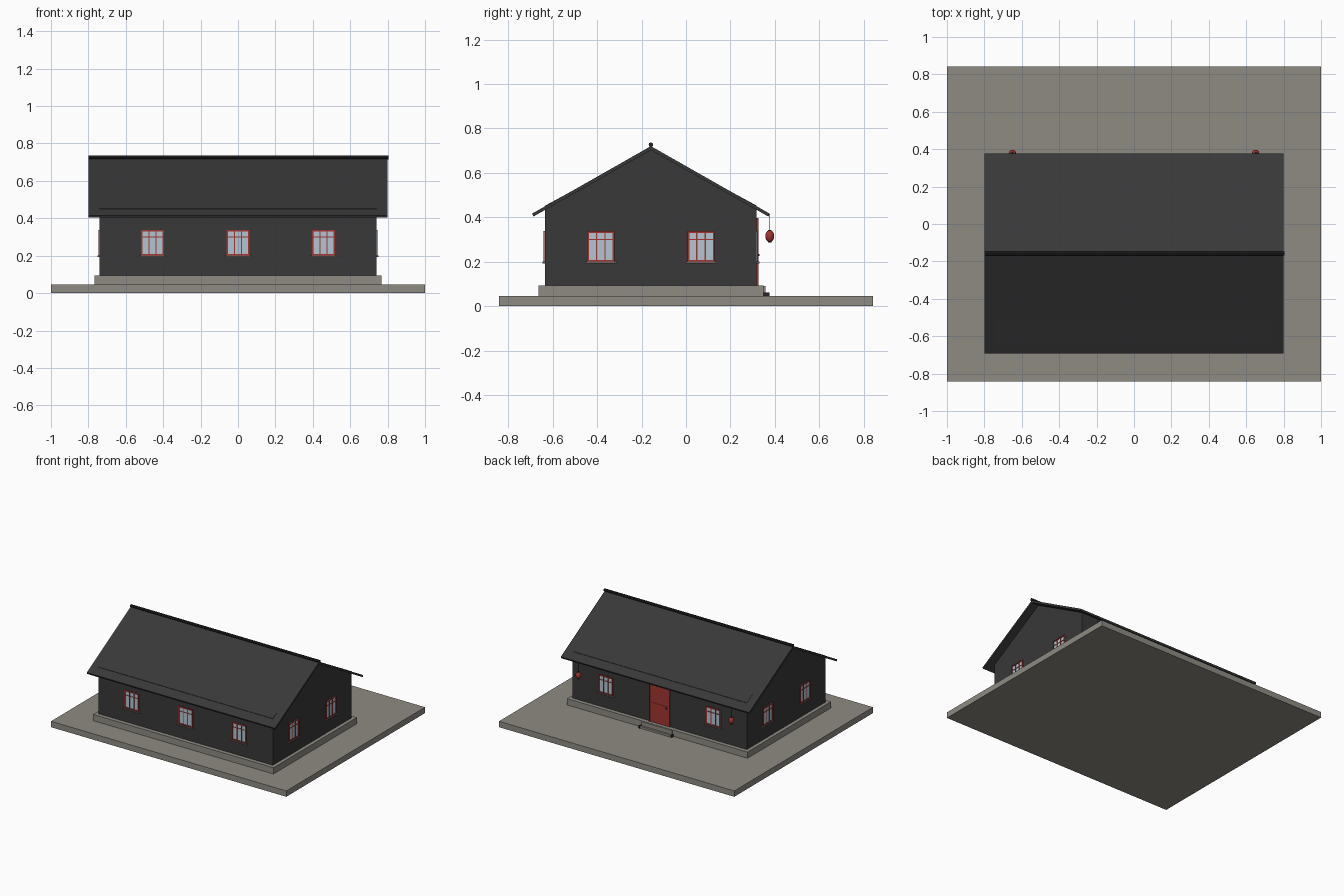
import bpy, bmesh, math
from mathutils import Matrix, Vector

if "Cube" in bpy.data.objects:
    bpy.data.objects.remove(bpy.data.objects["Cube"])


def material(name, rgb):
    m = bpy.data.materials.new(name)
    m.diffuse_color = (*rgb, 1)
    m.use_nodes = True
    m.node_tree.nodes["Principled BSDF"].inputs["Base Color"].default_value = m.diffuse_color
    return m


STONE = material("grey_stone", (0.27, 0.26, 0.225))
DARK = material("dark_timber", (0.04, 0.04, 0.04))
BLACK = material("black_trim", (0.018, 0.018, 0.018))
RED = material("red_paint", (0.36, 0.035, 0.03))
GLASS = material("pale_glass", (0.45, 0.56, 0.64))
SILL = material("sill_grey", (0.17, 0.14, 0.125))

CY = -0.158            # house centre line in y
WX, WY = 0.74, 0.476   # wall half sizes
Z0, Z1 = 0.045, 0.093  # slab top, plinth top


def finish(name, bm, mat, matrix=None):
    bmesh.ops.recalc_face_normals(bm, faces=bm.faces)
    me = bpy.data.meshes.new(name)
    bm.to_mesh(me)
    bm.free()
    me.materials.append(mat)
    ob = bpy.data.objects.new(name, me)
    bpy.context.collection.objects.link(ob)
    if matrix:
        ob.matrix_world = matrix
    return ob


def box(name, lo, hi, mat, matrix=None):
    lo, hi = Vector(lo), Vector(hi)
    bm = bmesh.new()
    size = hi - lo
    bmesh.ops.create_cube(bm, size=1, matrix=Matrix.Translation((lo + hi) / 2)
                          @ Matrix.Diagonal((*size, 1)))
    return finish(name, bm, mat, matrix)


def prism(name, profile, half, mat):
    # (y, z) profile extruded along x
    bm = bmesh.new()
    f = bm.faces.new([bm.verts.new((-half, y, z)) for y, z in profile])
    ext = bmesh.ops.extrude_face_region(bm, geom=[f])
    bmesh.ops.translate(bm, vec=(2 * half, 0, 0),
                        verts=[v for v in ext["geom"] if isinstance(v, bmesh.types.BMVert)])
    return finish(name, bm, mat)


def cylinder(name, r, depth, mat, matrix, sides=8):
    bm = bmesh.new()
    bmesh.ops.create_cone(bm, cap_ends=True, segments=sides, radius1=r, radius2=r, depth=depth)
    return finish(name, bm, mat, matrix)


def window(name, x, y, turn):
    # local frame: faces -y, wall surface at y = 0
    m = Matrix.Translation((x, y, 0)) @ Matrix.Rotation(turn, 4, 'Z')
    w, b, t, e = 0.061, 0.2, 0.337, 0.008
    box(name + "_glass", (-w, -0.002, b), (w, 0.004, t), GLASS, m)
    for s in (-1, 1):
        xs = sorted((s * w, s * (w - e)))
        box(name + "_frame_side", (xs[0], -0.007, b), (xs[1], 0.004, t), RED, m)
        box(name + "_mullion", (s * 0.019 - 0.003, -0.005, b), (s * 0.019 + 0.003, 0.003, t), RED, m)
    box(name + "_frame_top", (-w, -0.007, t - e), (w, 0.004, t), RED, m)
    box(name + "_frame_bottom", (-w, -0.007, b), (w, 0.004, b + e), RED, m)
    box(name + "_transom", (-w, -0.005, 0.297), (w, 0.003, 0.302), RED, m)
    box(name + "_sill", (-0.071, -0.012, 0.192), (0.071, 0.004, 0.201), SILL, m)


# ground slab and plinth
box("ground_slab", (-1, -0.842, 0), (1, 0.842, Z0), STONE)
box("plinth", (-0.767, CY - 0.507, Z0), (0.767, CY + 0.507, Z1), STONE)

# gabled walls; their top edge just breaks the roof surface
prism("walls", [(CY - WY, Z1), (CY + WY, Z1), (CY + WY, 0.452), (CY, 0.712), (CY - WY, 0.452)], WX, DARK)

# roof and ridge cap
R = 0.535
prism("roof", [(CY - R, 0.416), (CY, 0.72), (CY + R, 0.416), (CY + R - 0.006, 0.403),
               (CY, 0.702), (CY - R + 0.006, 0.403)], 0.8, DARK)
cylinder("ridge_cap", 0.0105, 1.605, BLACK,
         Matrix.Translation((0.002, CY, 0.726)) @ Matrix.Rotation(math.pi / 2, 4, 'Y'))

# windows on all four walls
for i, x in enumerate((-0.457, 0, 0.457)):
    window("front_window_%d" % i, x, CY - WY, 0)
    if x:
        window("back_window_%d" % i, x, CY + WY, math.pi)
for i, dy in enumerate((-0.226, 0.226)):
    window("right_window_%d" % i, WX, CY + dy, math.pi / 2)
    window("left_window_%d" % i, -WX, CY + dy, -math.pi / 2)

# back door with rail, frame and handle
yb = CY + WY
box("door", (-0.08, yb - 0.004, Z1), (0.08, yb + 0.005, 0.39), RED)
for s in (-1, 1):
    xs = sorted((s * 0.08, s * 0.087))
    box("door_jamb", (xs[0], yb - 0.004, Z1), (xs[1], yb + 0.008, 0.397), RED)
box("door_head", (-0.08, yb - 0.004, 0.39), (0.08, yb + 0.008, 0.397), RED)
box("door_rail", (-0.08, yb, 0.238), (0.08, yb + 0.007, 0.244), RED)
box("door_handle", (-0.065, yb, 0.225), (-0.055, yb + 0.012, 0.235), BLACK)

# steps in front of the door
box("upper_step", (-0.13, yb + 0.01, Z0), (0.13, 0.357, Z1 - 0.002), STONE)
box("lower_step", (-0.13, 0.35, Z0), (0.13, 0.372, 0.06), STONE)
for s in (-1, 1):
    xs = sorted((s * 0.13, s * 0.14))
    box("step_end", (xs[0], 0.35, Z0), (xs[1], 0.376, 0.062), BLACK)

# hanging lanterns under the back eave
for s in (-1, 1):
    at = Matrix.Translation((s * 0.65, 0.377, 0.315))
    bm = bmesh.new()
    bmesh.ops.create_uvsphere(bm, u_segments=16, v_segments=10, radius=1,
                              matrix=Matrix.Diagonal((0.02, 0.02, 0.027, 1)))
    lantern = finish("lantern", bm, RED, at)
    for p in lantern.data.polygons:
        p.use_smooth = True
    for dz in (-0.026, 0.026):
        cylinder("lantern_cap", 0.008, 0.005, BLACK, at @ Matrix.Translation((0, 0, dz)), 12)
    cylinder("lantern_cord", 0.0015, 0.075, BLACK, at @ Matrix.Translation((0, 0, 0.063)), 6)
